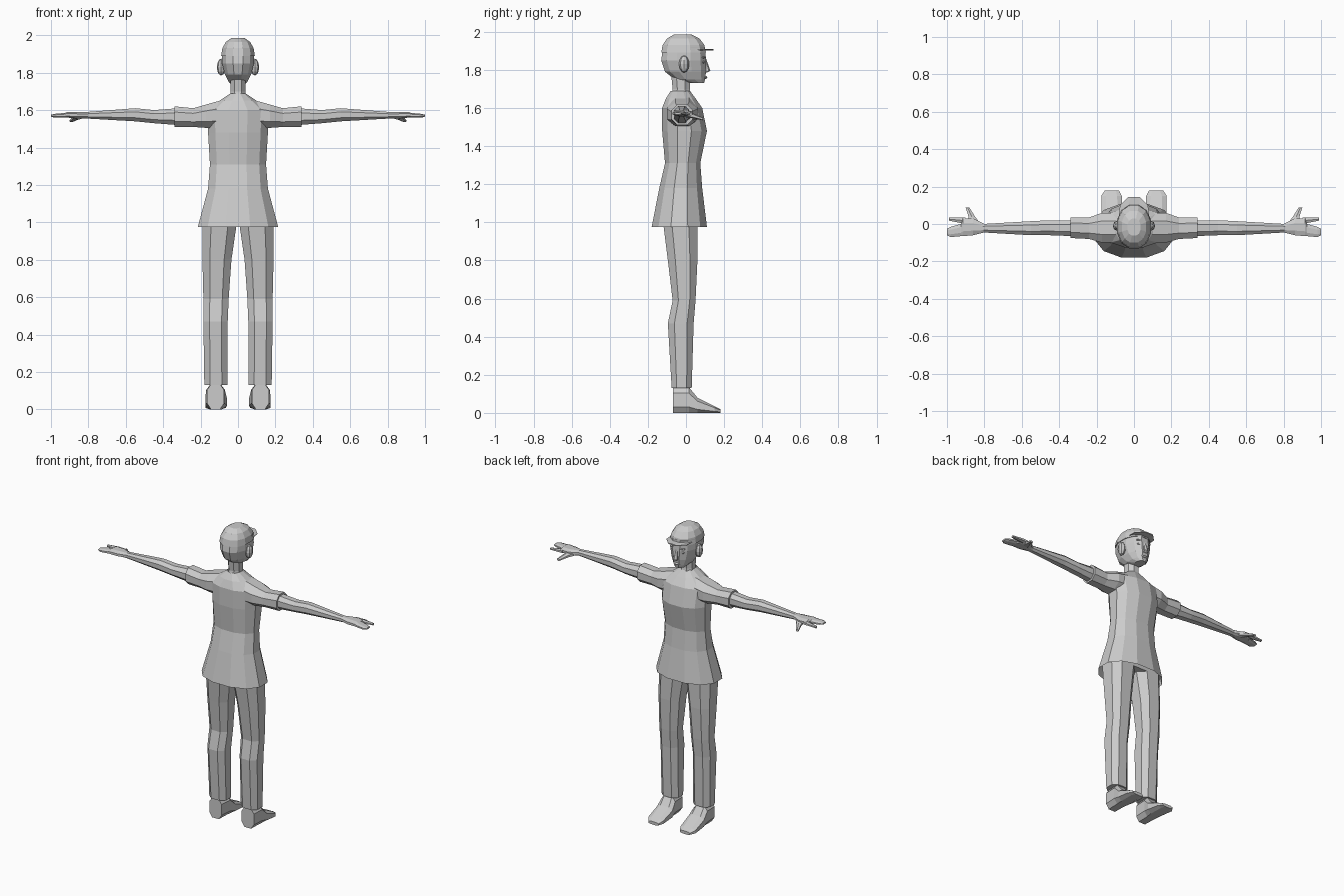
import bpy, bmesh, math
from mathutils import Matrix, Vector

cube = bpy.data.objects.get("Cube")
if cube:
    bpy.data.objects.remove(cube, do_unlink=True)

shade = (0.6, 0.6, 0.6, 1)
grey = bpy.data.materials.new("plain grey")
grey.use_nodes = True
grey.diffuse_color = shade
grey.node_tree.nodes["Principled BSDF"].inputs["Base Color"].default_value = shade


def finish(bm, name):
    """Turn a finished bmesh into a named grey object."""
    bmesh.ops.recalc_face_normals(bm, faces=bm.faces)
    mesh = bpy.data.meshes.new(name)
    bm.to_mesh(mesh)
    bm.free()
    mesh.materials.append(grey)
    bpy.context.collection.objects.link(bpy.data.objects.new(name, mesh))


def section(sides, square):
    """Unit cross-section that fills its box; a lower square value is boxier."""
    points = []
    for i in range(sides):
        angle = 2 * math.pi * (i + 0.5) / sides
        c, s = math.cos(angle), math.sin(angle)
        points.append((math.copysign(abs(c) ** square, c), math.copysign(abs(s) ** square, s)))
    widest = max(u for u, v in points)
    tallest = max(v for u, v in points)
    return [(u / widest, v / tallest) for u, v in points]


def loft(name, axis, rings, sides=8, square=0.9, side=1, caps=True):
    """Skin rings (position, low, high, low, high) along the named axis."""
    bm = bmesh.new()
    loops = []
    for position, a_low, a_high, b_low, b_high in rings:
        loop = []
        for u, v in section(sides, square):
            point = [(a_low + a_high + u * (a_high - a_low)) / 2,
                     (b_low + b_high + v * (b_high - b_low)) / 2]
            point.insert("xyz".index(axis), position)
            point[0] *= side
            loop.append(bm.verts.new(point))
        loops.append(loop)
    for lower, upper in zip(loops, loops[1:]):
        for i in range(sides):
            j = (i + 1) % sides
            bm.faces.new((lower[i], lower[j], upper[j], upper[i]))
    if caps:
        bm.faces.new(loops[0])
        bm.faces.new(loops[-1])
    finish(bm, name)


def upright(name, rings, **options):
    """Loft centred on x from rings (height, half width, back, front)."""
    loft(name, "z", [(z, -half, half, back, front) for z, half, back, front in rings], **options)


def lump(name, place, size, side=1):
    """Small faceted ellipsoid with the given half sizes."""
    bm = bmesh.new()
    place = Vector((place[0] * side, place[1], place[2]))
    bmesh.ops.create_uvsphere(bm, u_segments=8, v_segments=6, radius=1,
                              matrix=Matrix.LocRotScale(place, None, Vector(size)))
    finish(bm, name)


# Tunic, open at the flared hem, with the hips inside it
upright("tunic", [
    (0.975, 0.215, -0.18, 0.11), (1.18, 0.16, -0.14, 0.085), (1.31, 0.15, -0.11, 0.075),
    (1.48, 0.16, -0.125, 0.11), (1.6, 0.165, -0.125, 0.085), (1.65, 0.1, -0.105, 0.05),
    (1.69, 0.04, -0.08, 0.02)], sides=12, caps=False)
upright("hips", [(0.99, 0.12, -0.12, 0.06), (1.1, 0.16, -0.12, 0.06)])

# Neck and head
upright("neck", [(1.65, 0.045, -0.08, 0.03), (1.7, 0.04, -0.07, 0.02), (1.8, 0.04, -0.08, 0.02)])
upright("head", [
    (1.73, 0.03, 0.02, 0.095), (1.75, 0.05, -0.06, 0.1), (1.79, 0.07, -0.11, 0.105),
    (1.85, 0.085, -0.13, 0.105), (1.92, 0.085, -0.12, 0.1)], sides=12)

# Domed cap and its visor
dome = []
for step in range(4):
    angle = step * 0.42
    spread = math.cos(angle) ** 0.8
    dome.append((1.89 + 0.1 * math.sin(angle), 0.09 * spread,
                 -0.02 - 0.11 * spread, -0.02 + 0.125 * spread))
upright("cap", dome, sides=12)
loft("cap_visor", "y", [(y, -half, half, 1.9, 1.908)
                        for y, half in ((0.05, 0.08), (0.1, 0.075), (0.145, 0.03))])

# Nose and lips
upright("nose", [(1.785, 0.01, 0.09, 0.11), (1.795, 0.015, 0.09, 0.128),
                 (1.86, 0.006, 0.09, 0.105)], sides=6)
lump("lips", (0, 0.1, 1.76), (0.025, 0.012, 0.008))

for label, side in (("left", 1), ("right", -1)):
    # Eye, brow and ear
    lump(label + "_eye", (0.035, 0.09, 1.84), (0.016, 0.009, 0.008), side)
    lump(label + "_brow", (0.035, 0.09, 1.865), (0.022, 0.012, 0.005), side)
    lump(label + "_ear", (0.09, -0.01, 1.83), (0.023, 0.027, 0.045), side)

    # Sleeve and bare arm
    loft(label + "_sleeve", "x", [
        (0.08, -0.1, 0.06, 1.5, 1.655), (0.17, -0.1, 0.06, 1.505, 1.63),
        (0.24, -0.08, 0.035, 1.51, 1.61), (0.34, -0.075, 0.035, 1.51, 1.62)], side=side)
    loft(label + "_arm", "x", [
        (0.32, -0.065, 0.02, 1.52, 1.61), (0.45, -0.06, 0.02, 1.53, 1.6),
        (0.55, -0.06, 0.015, 1.54, 1.61), (0.81, -0.045, 0, 1.555, 1.59)], side=side)

    # Hand with grouped fingers, forefinger and thumb
    loft(label + "_hand", "x", [
        (0.8, -0.045, 0, 1.555, 1.59), (0.86, -0.06, 0.03, 1.555, 1.59),
        (0.915, -0.065, 0.03, 1.56, 1.59), (0.925, -0.065, 0, 1.56, 1.585),
        (0.98, -0.07, -0.015, 1.56, 1.58), (1, -0.06, -0.025, 1.565, 1.575)], side=side)
    loft(label + "_forefinger", "x", [
        (0.9, 0, 0.035, 1.56, 1.585), (0.99, 0.018, 0.034, 1.56, 1.575)], sides=6, side=side)
    loft(label + "_thumb", "y", [
        (0, 0.82, 0.88, 1.55, 1.585), (0.04, 0.85, 0.885, 1.545, 1.57),
        (0.088, 0.88, 0.9, 1.535, 1.55)], sides=6, side=side)

    # Trouser leg
    loft(label + "_trouser_leg", "z", [
        (0.13, 0.055, 0.18, -0.075, 0.03), (0.47, 0.055, 0.185, -0.095, 0.04),
        (0.59, 0.05, 0.185, -0.07, 0.05), (0.8, 0.035, 0.19, -0.095, 0.06),
        (1.04, 0, 0.19, -0.125, 0.06)], square=0.8, side=side)

    # Shoe, sloping from the ankle down to the toe
    loft(label + "_shoe", "y", [
        (-0.068, 0.075, 0.165, 0, 0.135), (0.015, 0.07, 0.17, 0, 0.135),
        (0.06, 0.06, 0.175, 0, 0.08), (0.15, 0.065, 0.175, 0, 0.035),
        (0.18, 0.08, 0.155, 0, 0.02)], square=0.7, side=side)
